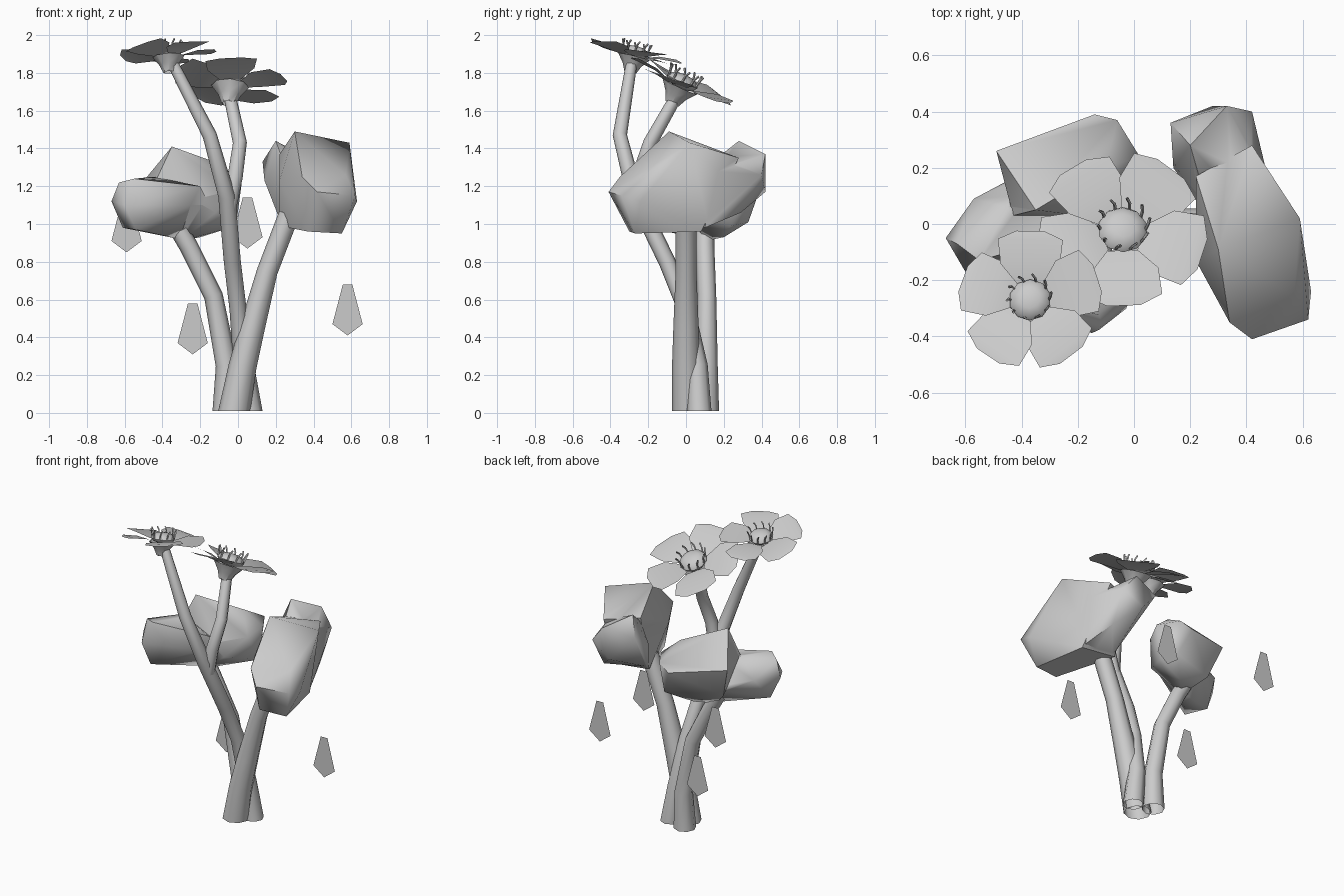
import bpy, bmesh
from math import sin, cos, pi, radians
from mathutils import Vector, Matrix

if "Cube" in bpy.data.objects:
    bpy.data.objects.remove(bpy.data.objects["Cube"], do_unlink=True)

grey = bpy.data.materials.new("plain grey")
grey.use_nodes = True
colour = (0.6, 0.6, 0.6, 1)
grey.diffuse_color = colour
grey.node_tree.nodes["Principled BSDF"].inputs["Base Color"].default_value = colour


def activate(obj):
    bpy.ops.object.select_all(action='DESELECT')
    obj.select_set(True)
    bpy.context.view_layer.objects.active = obj


def finish(bm, name, angle=None, matrix=None):
    """Turn a bmesh into a named grey object, smoothed below the given angle."""
    if matrix is not None:
        bm.transform(matrix)
    mesh = bpy.data.meshes.new(name)
    bm.to_mesh(mesh)
    bm.free()
    mesh.materials.append(grey)
    obj = bpy.data.objects.new(name, mesh)
    bpy.context.scene.collection.objects.link(obj)
    if angle:
        activate(obj)
        bpy.ops.object.shade_smooth_by_angle(angle=radians(angle))
    return obj


def add_tube(bm, path, sides):
    """Sweep an open-ended polygon along (x, y, z, radius) points."""
    points = [Vector(p[:3]) for p in path]
    rings = []
    last = len(path) - 1
    for i, p in enumerate(points):
        direction = points[min(i + 1, last)] - points[max(i - 1, 0)]
        if i == 0 and p.z < 0.02:
            direction = Vector((0, 0, 1))
        turn = Vector((0, 0, 1)).rotation_difference(direction)
        radius = path[i][3]
        ring = []
        for k in range(sides):
            a = 2 * pi * k / sides
            ring.append(bm.verts.new(p + turn @ Vector((radius * cos(a), radius * sin(a), 0))))
        rings.append(ring)
    for low, high in zip(rings, rings[1:]):
        for k in range(sides):
            n = (k + 1) % sides
            bm.faces.new((low[k], low[n], high[n], high[k]))


def stem(name, path):
    bm = bmesh.new()
    add_tube(bm, path, 8)
    finish(bm, name, 50)


def lump(name, points):
    """Faceted mass wrapped around a few corner points."""
    bm = bmesh.new()
    for p in points:
        bm.verts.new(p)
    hull = bmesh.ops.convex_hull(bm, input=bm.verts)
    inside = [g for g in hull["geom_interior"] if isinstance(g, bmesh.types.BMVert)]
    bmesh.ops.delete(bm, geom=inside, context='VERTS')
    bmesh.ops.recalc_face_normals(bm, faces=bm.faces)
    return finish(bm, name)


def clump(name, crest, shoulder):
    """Leaf mass fused from a crested lump and a lower shoulder."""
    obj = lump(name, crest)
    extra = lump(name + "_shoulder", shoulder)
    union = obj.modifiers.new("fuse", 'BOOLEAN')
    union.operation = 'UNION'
    union.solver = 'EXACT'
    union.object = extra
    activate(obj)
    bpy.ops.object.modifier_apply(modifier="fuse")
    bpy.data.objects.remove(extra, do_unlink=True)
    bpy.ops.object.shade_smooth_by_angle(angle=radians(60))


def flower(name, centre, normal, phase, size):
    turn = Vector((0, 0, 1)).rotation_difference(Vector(normal))
    place = Matrix.Translation(centre) @ turn.to_matrix().to_4x4() @ Matrix.Scale(size, 4)

    # five broad petals, each rolled a little so that neighbours overlap
    outline = [(0.06, 0.045, -0.02), (0.13, 0.105, 0), (0.22, 0.115, 0.005), (0.252, 0.05, 0)]
    bm = bmesh.new()
    for i in range(5):
        spin = Matrix.Rotation(radians(phase) + i * 2 * pi / 5, 4, 'Z')
        left = [bm.verts.new(spin @ Vector((r, w, z + w * 0.12))) for r, w, z in outline]
        right = [bm.verts.new(spin @ Vector((r, -w, z - w * 0.12))) for r, w, z in outline]
        for k in range(len(outline) - 1):
            bm.faces.new((right[k], right[k + 1], left[k + 1], left[k]))
    finish(bm, name + "_petals", 30, place)

    # funnel under the petals
    bm = bmesh.new()
    add_tube(bm, [(0, 0, -0.11, 0.032), (0, 0, -0.07, 0.05), (0, 0, -0.025, 0.085)], 8)
    finish(bm, name + "_cup", 40, place)

    # domed middle
    bm = bmesh.new()
    bmesh.ops.create_uvsphere(bm, u_segments=10, v_segments=6, radius=0.075)
    bmesh.ops.scale(bm, vec=(1, 1, 0.45), verts=bm.verts)
    finish(bm, name + "_dome", 50, place)

    # ring of stamens with hooked tips
    bm = bmesh.new()
    for i in range(10):
        a = i * 2 * pi / 10
        path = []
        for r, lean, z in ((0.068, 0, 0), (0.075, 0.05, 0.035), (0.08, 0.18, 0.055)):
            path.append((r * cos(a + lean), r * sin(a + lean), z, 0.005))
        add_tube(bm, path, 4)
    finish(bm, name + "_stamens", None, place)


# Stems rising from a shared foot
stem("left_stem", [(-0.02, 0.01, 0.01, 0.085), (0.025, 0, 0.25, 0.074), (0.075, 0, 0.45, 0.067),
                   (0.155, 0, 0.75, 0.055), (0.27, 0, 1.05, 0.055)])
stem("right_stem", [(-0.065, 0.105, 0.01, 0.07), (-0.06, 0.11, 0.25, 0.058),
                    (-0.13, 0.11, 0.62, 0.05), (-0.26, 0.1, 0.88, 0.05), (-0.33, 0.1, 1, 0.05)])
stem("flower_stem", [(0.065, 0.07, 0.01, 0.065), (0.03, 0.06, 0.25, 0.055), (0, 0, 0.55, 0.045),
                     (-0.03, -0.1, 0.8, 0.045), (-0.06, -0.27, 1.15, 0.045),
                     (-0.15, -0.35, 1.47, 0.038), (-0.34, -0.29, 1.84, 0.03)])
stem("flower_branch", [(-0.05, -0.24, 1.08, 0.04), (-0.015, -0.25, 1.25, 0.04),
                       (0.01, -0.19, 1.43, 0.037), (-0.04, -0.06, 1.66, 0.033)])

# Leaf masses
clump("left_clump", [
    (0.3, -0.09, 1.49), (0.59, 0.02, 1.43), (0.22, 0.17, 1.37), (0.42, 0.28, 1.35),
    (0.22, -0.13, 1.23), (0.42, -0.41, 1.17), (0.62, -0.34, 1.15), (0.63, -0.24, 1.12),
    (0.34, -0.35, 1.25), (0.57, -0.26, 1.26), (0.55, -0.27, 0.95), (0.37, -0.3, 0.96),
    (0.22, 0.08, 0.99), (0.48, 0.08, 0.96)], [
    (0.2, 0.28, 1.44), (0.33, 0.42, 1.37), (0.13, 0.36, 1.33), (0.14, 0.2, 1.23),
    (0.42, 0.4, 1.26), (0.28, 0.42, 1.17), (0.41, 0.29, 1.06), (0.23, 0.07, 1),
    (0.47, 0.1, 0.98), (0.24, 0.14, 1.33), (0.48, 0.15, 1.28)])
clump("right_clump", [
    (-0.35, 0.05, 1.41), (-0.49, 0.26, 1.24), (-0.43, 0.03, 1.24), (-0.14, 0.39, 1.18),
    (-0.06, 0.37, 1.22), (0.02, 0.24, 1.22), (-0.1, 0.2, 1.32), (-0.02, 0.13, 1.18),
    (-0.12, 0.02, 1.06), (-0.01, 0.24, 0.99), (-0.07, 0.33, 1.01), (-0.2, 0.2, 0.93),
    (-0.3, 0.1, 0.91), (-0.42, 0.2, 1.03)], [
    (-0.67, -0.05, 1.12), (-0.63, -0.07, 1.22), (-0.6, -0.17, 1.1), (-0.55, -0.13, 1.24),
    (-0.61, -0.03, 0.98), (-0.54, -0.16, 0.97), (-0.57, 0.09, 1.13), (-0.45, 0.06, 1.25),
    (-0.2, -0.03, 1.2), (-0.25, -0.06, 1.1), (-0.31, 0.1, 0.92), (-0.4, 0.18, 1.05),
    (-0.15, 0.07, 1.1)])

# Open flowers
flower("high_flower", (-0.37, -0.27, 1.91), (-0.06, 0.24, 1), 90, 1)
flower("low_flower", (-0.04, -0.02, 1.755), (0.07, 0.46, 1), -90, 1.18)

# Loose falling petals, flat and upright
for i, (x, y, top) in enumerate(((-0.59, 0.53, 1.12), (-0.24, 0.22, 0.58),
                                 (0.58, 0.09, 0.68), (0.05, 0.38, 1.14))):
    bm = bmesh.new()
    kite = ((-0.025, 0), (-0.08, -0.21), (0, -0.27), (0.08, -0.21), (0.025, 0))
    bm.faces.new([bm.verts.new((x + dx, y, top + dz)) for dx, dz in kite])
    finish(bm, "falling_petal_" + str(i + 1))
